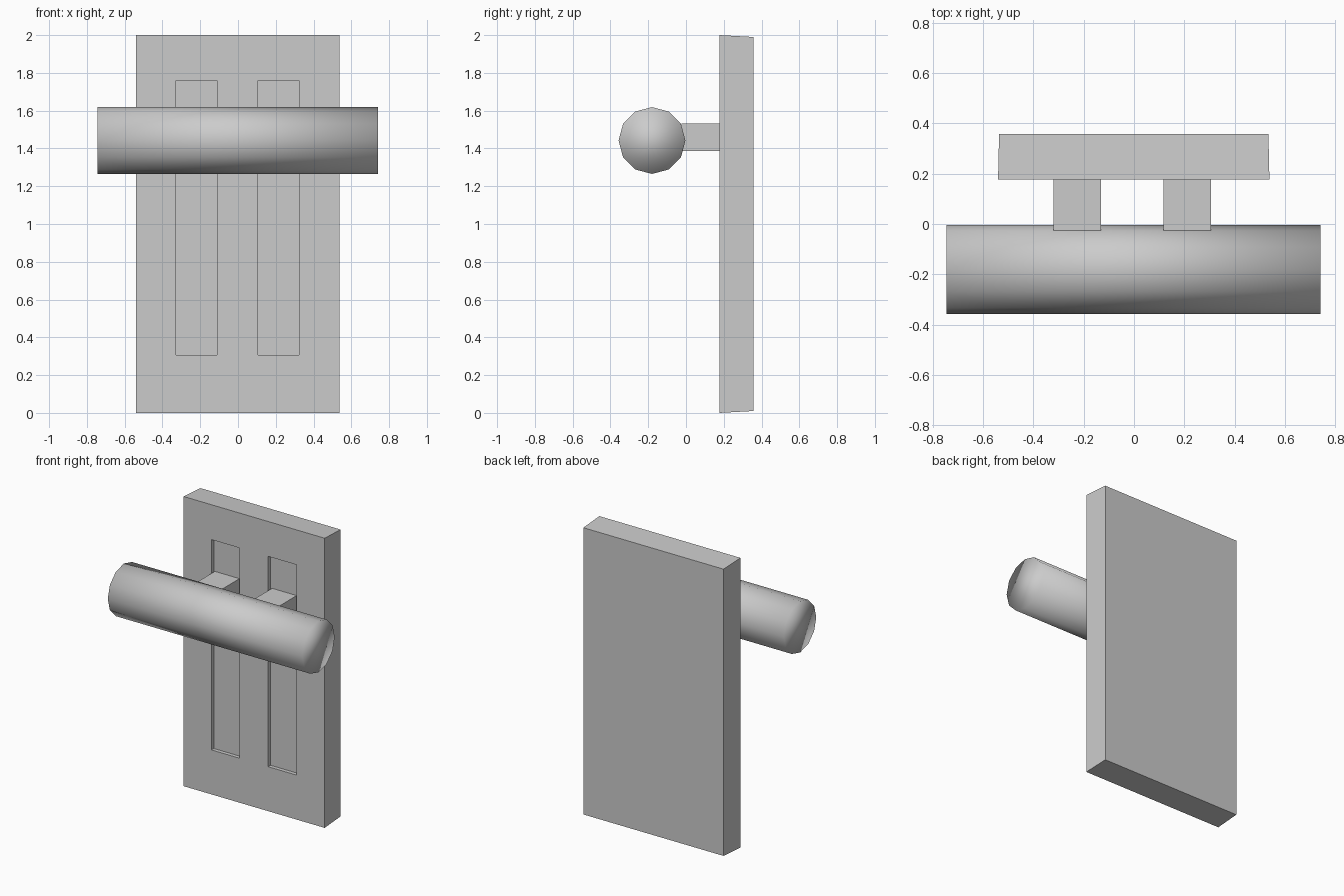
import bpy, math

if "Cube" in bpy.data.objects:
    bpy.data.objects.remove(bpy.data.objects["Cube"])


def box(name, x, y, z, back_inset=(0, 0)):
    """Box from (min, max) ranges; the rear face may be inset in x and z."""
    bpy.ops.mesh.primitive_cube_add(size=2)
    ob = bpy.context.object
    ob.name = name
    for v in ob.data.vertices:
        sx, sy, sz = v.co
        dx, dz = back_inset if sy > 0 else (0, 0)
        v.co = (x[sx > 0] - sx * dx, y[sy > 0], z[sz > 0] - sz * dz)
    return ob


# Back plate, slightly tapered toward the rear
plate = box("back_plate", (-0.54, 0.538), (0.177, 0.357), (0, 2), (0.004, 0.01))

for side, groove_x, post_x in (
    ("left", (-0.327, -0.111), (-0.319, -0.131)),
    ("right", (0.106, 0.322), (0.118, 0.306)),
):
    # Shallow slot recessed into the plate's front
    cutter = box("slot_cutter_" + side, groove_x, (0.1, 0.203), (0.307, 1.759))
    cutter.hide_render = True
    cutter.hide_viewport = False
    cutter.display_type = 'WIRE'
    cut = plate.modifiers.new("slot_" + side, 'BOOLEAN')
    cut.object = cutter
    cut.operation = 'DIFFERENCE'
    cut.solver = 'EXACT'

    # Post joining the slot to the bar
    box("post_" + side, post_x, (-0.025, 0.203), (1.387, 1.532))

# Bake the slots and remove the cutters
bpy.context.view_layer.objects.active = plate
for m in list(plate.modifiers):
    cutter = m.object
    bpy.ops.object.modifier_apply(modifier=m.name)
    bpy.data.objects.remove(cutter)

# Twelve-sided handle bar, smooth shaded over its caps
bpy.ops.mesh.primitive_cylinder_add(
    vertices=12, radius=0.177, depth=1.486,
    location=(-0.002, -0.18, 1.442), rotation=(0, math.pi / 2, 0))
bar = bpy.context.object
bar.name = "handle_bar"
bpy.ops.object.shade_smooth()
